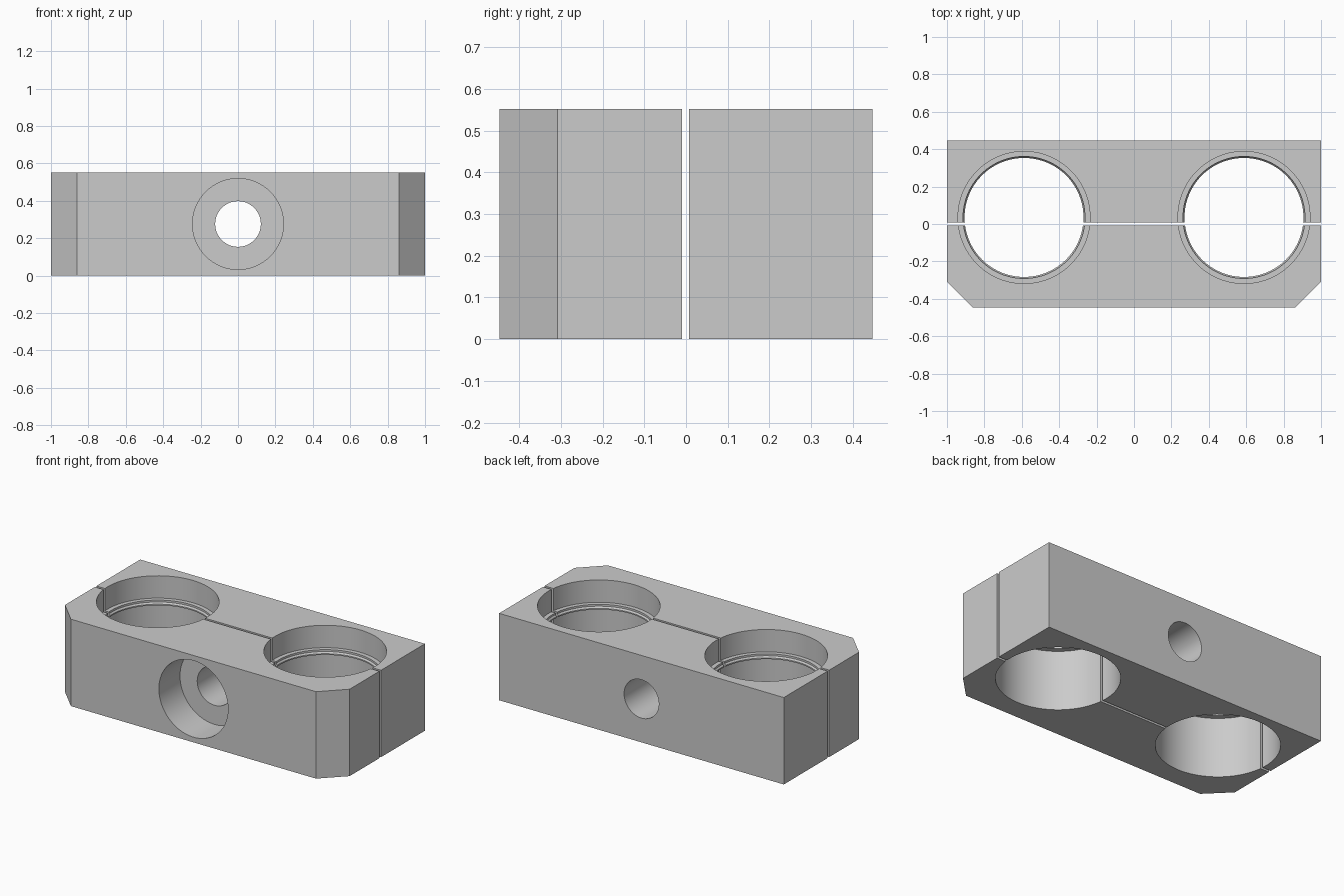
import bpy, bmesh, math
from mathutils import Matrix

cube = bpy.data.objects.get("Cube")
if cube:
    bpy.data.objects.remove(cube, do_unlink=True)

HEIGHT, DEPTH, CHAMFER = 0.552, 0.447, 0.139
AXIS_Z = HEIGHT / 2
SEGMENTS = 96

metal = bpy.data.materials.new("light grey metal")
metal.use_nodes = True
metal.diffuse_color = (0.6, 0.6, 0.6, 1)
metal.node_tree.nodes["Principled BSDF"].inputs["Base Color"].default_value = (0.6, 0.6, 0.6, 1)


def add_object(name, bm):
    bmesh.ops.recalc_face_normals(bm, faces=bm.faces)
    mesh = bpy.data.meshes.new(name)
    bm.to_mesh(mesh)
    bm.free()
    mesh.materials.append(metal)
    obj = bpy.data.objects.new(name, mesh)
    bpy.context.collection.objects.link(obj)
    return obj


def prism(name, outline):
    bm = bmesh.new()
    face = bm.faces.new([bm.verts.new((x, y, 0)) for x, y in outline])
    top = bmesh.ops.extrude_face_region(bm, geom=[face])["geom"]
    verts = [v for v in top if isinstance(v, bmesh.types.BMVert)]
    bmesh.ops.translate(bm, verts=verts, vec=(0, 0, HEIGHT))
    return add_object(name, bm)


def turned_cutter(name, profile, matrix):
    """Solid of revolution from (radius, height) points."""
    bm = bmesh.new()
    rings = []
    for r, h in profile:
        rings.append([bm.verts.new((r * math.cos(a), r * math.sin(a), h))
                      for a in (2 * math.pi * i / SEGMENTS for i in range(SEGMENTS))])
    for low, high in zip(rings, rings[1:]):
        for i in range(SEGMENTS):
            j = (i + 1) % SEGMENTS
            bm.faces.new((low[i], low[j], high[j], high[i]))
    bm.faces.new(rings[0][::-1])
    bm.faces.new(rings[-1])
    bm.transform(matrix)
    obj = add_object(name, bm)
    obj.hide_render = True
    obj.hide_viewport = True
    return obj


# Two clamp halves separated by a thin slot
front_half = prism("front_clamp_half", [
    (-1, -0.009), (-1, CHAMFER - DEPTH), (CHAMFER - 1, -DEPTH),
    (1 - CHAMFER, -DEPTH), (1, CHAMFER - DEPTH), (1, -0.009)])
back_half = prism("back_clamp_half", [
    (-1, 0.007), (1, 0.007), (1, DEPTH), (-1, DEPTH)])

# Tube bores with a narrow inner lip
bore_profile = [(0.353, -0.1), (0.353, 0.38), (0.318, 0.38), (0.318, 0.388),
                (0.326, 0.398), (0.326, 0.41), (0.353, 0.41), (0.353, 0.7)]
cutters = [turned_cutter(f"{side}_bore_cutter", bore_profile,
                         Matrix.Translation((x, 0.035, 0)))
           for side, x in (("left", 0.588), ("right", -0.588))]

# Bolt hole with a counterbore in the front
bolt_profile = [(0.243, -0.6), (0.243, -0.235), (0.122, -0.235), (0.122, 0.6)]
cutters.append(turned_cutter("bolt_hole_cutter", bolt_profile,
                             Matrix.Translation((0, 0, AXIS_Z)) @ Matrix.Rotation(-math.pi / 2, 4, "X")))

for half in (front_half, back_half):
    for cutter in cutters:
        mod = half.modifiers.new(cutter.name, "BOOLEAN")
        mod.operation = "DIFFERENCE"
        mod.solver = "EXACT"
        mod.object = cutter

# Bake the cuts, then smooth the bores while keeping edges sharp
depsgraph = bpy.context.evaluated_depsgraph_get()
baked = [(half, bpy.data.meshes.new_from_object(half.evaluated_get(depsgraph)))
         for half in (front_half, back_half)]
for half, mesh in baked:
    half.modifiers.clear()
    half.data = mesh
for cutter in cutters:
    bpy.data.objects.remove(cutter, do_unlink=True)

bpy.ops.object.select_all(action="DESELECT")
for half in (front_half, back_half):
    half.select_set(True)
bpy.context.view_layer.objects.active = front_half
bpy.ops.object.shade_smooth_by_angle(angle=math.radians(25))
